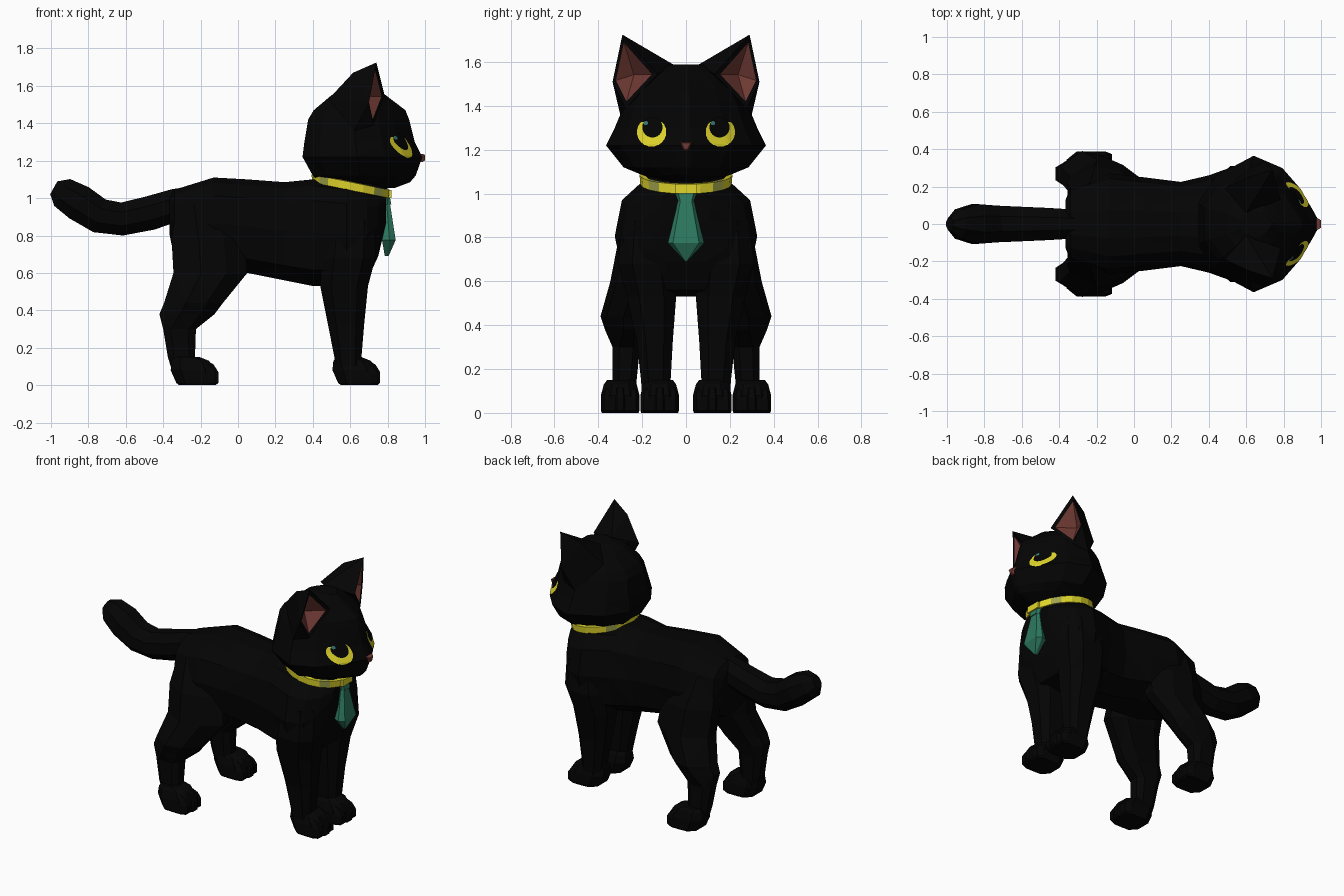
import bpy, bmesh, math
from mathutils import Vector
from mathutils.bvhtree import BVHTree

if "Cube" in bpy.data.objects:
    bpy.data.objects.remove(bpy.data.objects["Cube"])


def material(name, rgb):
    m = bpy.data.materials.new(name)
    m.diffuse_color = (*rgb, 1)
    m.use_nodes = True
    m.node_tree.nodes["Principled BSDF"].inputs["Base Color"].default_value = m.diffuse_color
    return m


BLACK = material("black fur", (0.0012, 0.0012, 0.0012))
YELLOW = material("yellow", (0.76, 0.68, 0.025))
OLIVE = material("olive", (0.36, 0.38, 0.07))
GREEN = material("green cloth", (0.026, 0.19, 0.115))
PINK = material("dusky pink", (0.16, 0.042, 0.034))
TEAL = material("teal glint", (0.04, 0.2, 0.2))


def finish(name, bm, mats):
    bmesh.ops.recalc_face_normals(bm, faces=bm.faces)
    me = bpy.data.meshes.new(name)
    bm.to_mesh(me)
    for m in mats:
        me.materials.append(m)
    ob = bpy.data.objects.new(name, me)
    bpy.context.collection.objects.link(ob)
    return ob


def loft(name, rings, mat=BLACK, closed=False):
    """Skin a row of rings and cap the ends; returns a BVH of the surface."""
    bm = bmesh.new()
    rows = [[bm.verts.new(p) for p in r] for r in rings]
    n = len(rows[0])
    pairs = list(zip(rows, rows[1:])) + ([(rows[-1], rows[0])] if closed else [])
    for a, b in pairs:
        for i in range(n):
            j = (i + 1) % n
            bm.faces.new((a[i], a[j], b[j], b[i]))
    if not closed:
        bm.faces.new(rows[0])
        bm.faces.new(rows[-1])
    bmesh.ops.triangulate(bm, faces=bm.faces)
    tree = BVHTree.FromBMesh(bm)
    ob = finish(name, bm, [mat])
    bm.free()
    return ob, tree


def both(half):
    """Mirror a half outline (y > 0) into a full ring."""
    return half + [(a, -b) for a, b in reversed(half)]


OCT = [(1, .5), (.55, 1), (-.55, 1), (-1, .5), (-1, -.5), (-.55, -1), (.55, -1), (1, -.5)]
THIGH = [(1, .05), (.45, .75), (-.25, 1), (-1, .25), (-1, -.5), (-.55, -1), (.55, -1), (1, -.5)]


def box_ring(z, x0, x1, y0, y1, s=1, shape=OCT):
    """Outline at height z fitted to the x and y extents, s = -1 for the other side."""
    cx, cy, hx, hy = (x0 + x1) / 2, (y0 + y1) / 2, (x1 - x0) / 2, (y1 - y0) / 2
    return [(cx + hx * a, s * (cy + hy * b), z) for a, b in shape]


# Body: sections along x (x, bottom, top, half width)
section = both([(1, .28), (.94, .64), (.8, .9), (.5, 1), (.15, .87), (0, .4)])
body = [(-.365, .80, 1.01, .13), (-.34, .68, 1.045, .20), (-.13, .62, 1.11, .27),
        (.05, .60, 1.10, .25), (.25, .56, 1.085, .225), (.40, .53, 1.10, .26),
        (.58, .53, 1.08, .325), (.69, .56, 1.05, .29), (.75, .69, 1.03, .21),
        (.79, .86, 1.01, .12)]
loft("body", [[(x, w * y, zb + t * (zt - zb)) for t, y in section] for x, zb, zt, w in body])

# Tail: eight-sided rings square to a curved path (x, z, radius, half width)
tail = [(-.15, .98, .10, .09), (-.34, .96, .09, .08), (-.47, .92, .093, .088), (-.62, .888, .09, .095),
        (-.74, .905, .095, .10), (-.85, .975, .10, .108), (-.94, 1.03, .085, .08), (-.985, 1.055, .04, .035)]
rings = []
for i, (x, z, r, w) in enumerate(tail):
    a, b = tail[max(i - 1, 0)], tail[min(i + 1, len(tail) - 1)]
    d = Vector((b[0] - a[0], 0, b[1] - a[1])).normalized()
    up = Vector((-d.z, 0, d.x))
    rings.append([Vector((x, 0, z)) + up * r * math.cos(k * math.pi / 4 + .39) * 1.06
                  + Vector((0, w * 1.06 * math.sin(k * math.pi / 4 + .39), 0)) for k in range(8)])
loft("tail", rings)

# Legs and paws, heights with x and y extents
front_leg = [(.88, .48, .73, .06, .29), (.68, .45, .735, .05, .31), (.53, .44, .695, .045, .27),
             (.33, .48, .675, .06, .225), (.15, .515, .66, .07, .205), (.06, .53, .66, .07, .20)]
back_leg = [(.97, -.33, -.08, .06, .22), (.78, -.355, .03, .08, .31), (.60, -.345, .05, .11, .345),
            (.44, -.395, -.08, .17, .39), (.38, -.42, -.125, .19, .37), (.30, -.40, -.225, .21, .335),
            (.15, -.375, -.23, .225, .335), (.05, -.345, -.22, .23, .335)]
paw = [(.15, .02, .15, .06), (.13, .0, .20, .075), (.08, -.005, .235, .088),
       (.012, .025, .235, .088), (0, .04, .22, .082)]
toe = [(.13, .10, .19, .014), (.11, .09, .225, .024), (.07, .09, .25, .030),
       (.012, .09, .25, .030), (0, .10, .235, .026)]
for s, side in ((1, "left"), (-1, "right")):
    for part, leg, px, py, shape in (("front", front_leg, .51, .12, OCT), ("back", back_leg, -.355, .30, THIGH)):
        loft(f"{part}_{side}_leg", [box_ring(*r, s, shape if r[0] > .35 else OCT) for r in leg])
        loft(f"{part}_{side}_paw", [box_ring(z, px + a, px + b, py - w, py + w, s) for z, a, b, w in paw])
        for k in (-1, 0, 1):
            dx, dz, cy = (0, 1, py) if k == 0 else (-.012, .9, py + k * .058)
            loft(f"{part}_{side}_toe", [box_ring(z * dz, px + a + dx, px + b + dx, cy - w, cy + w, s)
                                        for z, a, b, w in toe])

# Head: plan outlines stacked in z (z, back, front, half width)
plan = both([(0, .32), (.14, .70), (.46, 1), (.70, .82), (.84, .54), (.95, .22), (1, .06)])
head = [(1.055, .58, .84, .10), (1.085, .44, .92, .20), (1.12, .40, .95, .285), (1.22, .345, .985, .365),
        (1.30, .355, .945, .325), (1.42, .375, .915, .275), (1.47, .405, .895, .25),
        (1.55, .50, .79, .17), (1.59, .57, .74, .07)]
_, head_tree = loft("head", [[(a + t * (b - a), w * y, z) for t, y in plan] for z, a, b, w in head])

# Neck under the collar
loft("neck", [[(cx + r * math.cos(k * math.pi / 6), r * math.sin(k * math.pi / 6),
                z - .2 * r * math.cos(k * math.pi / 6)) for k in range(12)]
              for cx, z, r in ((.60, .95, .20), (.605, 1.06, .195), (.61, 1.15, .19))])


# Ears: black shell with a rim around a hollow pink inside
def ear(name, s):
    pts = dict(T=(.74, .29, 1.725), A=(.60, .06, 1.59), B=(.785, .13, 1.545), C=(.725, .275, 1.39),
               D=(.70, .335, 1.51), E=(.485, .19, 1.53), F=(.62, .30, 1.36), M=(.615, .25, 1.67))
    bm = bmesh.new()
    v = {k: bm.verts.new((p[0], s * p[1], p[2])) for k, p in pts.items()}
    for f in ("TAB", "TMA", "MEA", "TDM", "MDE", "DFE", "DCF", "ABC"):
        bm.faces.new([v[c] for c in f])
    rim = [v[c] for c in "TBCD"]
    mid = sum((r.co for r in rim), Vector()) / 4
    inner = [bm.verts.new(r.co.lerp(mid, .2) - Vector((.008, 0, 0))) for r in rim]
    deep = bm.verts.new(mid + Vector((-.075, -.02 * s, 0)))
    for i in range(4):
        j = (i + 1) % 4
        bm.faces.new((rim[i], rim[j], inner[j], inner[i]))
        bm.faces.new((inner[i], inner[j], deep)).material_index = 1
    finish(name, bm, [BLACK, PINK])


ear("left_ear", 1)
ear("right_ear", -1)


# Eyes: thin discs wrapped on the face, cut flat at the lid height
def disc(name, cy, cz, r, lift, mat, lid=2):
    def on_face(y, z):
        return head_tree.ray_cast(Vector((2, y, min(z, lid))), Vector((-1, 0, 0)))[0] + Vector((lift, 0, 0))
    bm = bmesh.new()
    rows = [[bm.verts.new(on_face(cy + r * q / 6 * math.cos(k * math.pi / 12),
                                  cz + r * q / 6 * math.sin(k * math.pi / 12)))
             for k in range(24)] for q in range(1, 7)]
    bm.faces.new(rows[0])
    for a, b in zip(rows, rows[1:]):
        for i in range(24):
            j = (i + 1) % 24
            bm.faces.new((a[i], a[j], b[j], b[i]))
    ob = finish(name, bm, [mat])
    if sum(p.normal.x * p.area for p in ob.data.polygons) < 0:
        ob.data.flip_normals()


for s, side in ((1, "left"), (-1, "right")):
    disc(f"{side}_iris", s * .157, 1.281, .067, .004, YELLOW, 1.326)
    disc(f"{side}_pupil", s * .153, 1.302, .046, .007, BLACK)
    disc(f"{side}_glint", s * .153 - .03, 1.322, .010, .009, TEAL)

# Nose: small wedge pointing down
loft("nose", [[(x, y * k, 1.218 + z * k) for y, z in ((-.028, .018), (.028, .018), (.009, -.024), (-.009, -.024))]
              for x, k in ((.955, 1.1), (.988, 1), (1.0, .7))], PINK)

# Collar: tilted band with a few olive patches
band = []
for k in range(20):
    c, q = math.cos(k * math.pi / 10), math.sin(k * math.pi / 10)
    band.append([(.605 + r * c, r * q, 1.065 - .042 * c + h)
                 for r, h in ((.185, -.022), (.208, -.024), (.212, .02), (.185, .024))])
collar, _ = loft("collar", band, YELLOW, closed=True)
collar.data.materials.append(OLIVE)
for p in collar.data.polygons:
    angle = math.atan2(p.center.y, p.center.x - .605)
    if int((angle + math.pi) / (math.pi / 10)) % 5 == 2:
        p.material_index = 1
loft("buckle", [[(x, y, z) for y, z in ((-.05, 1.0), (.05, 1.0), (.05, 1.043), (-.05, 1.043))]
                for x in (.79, .822)], YELLOW)


# Necktie: knot and bevelled blade (z, back, edge, front, half width)
def tie_rings(rows):
    return [[(b, -w * .8, z), (e, -w, z), (r, -w * .72, z), (r, w * .72, z), (e, w, z), (b, w * .8, z)]
            for z, b, e, r, w in rows]


loft("tie_knot", tie_rings([(1.005, .765, .795, .812, .05), (.965, .77, .80, .82, .036)]), GREEN)
loft("tie_blade", tie_rings([(.968, .77, .795, .813, .036), (.775, .77, .81, .843, .083),
                             (.69, .785, .795, .805, .004)]), GREEN)
